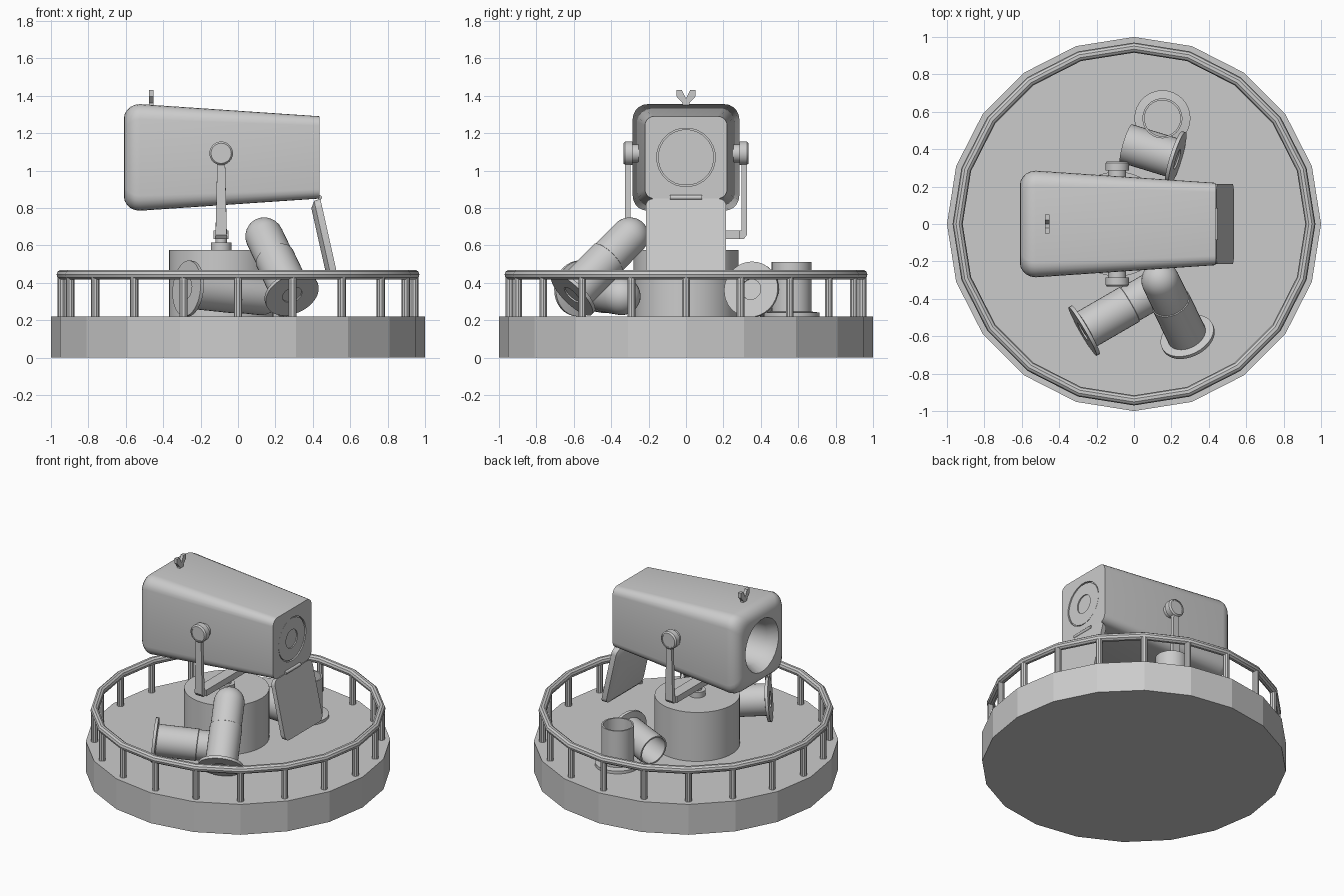
import bpy, bmesh
from math import sin, cos, pi
from mathutils import Vector, Matrix

if "Cube" in bpy.data.objects:
    bpy.data.objects.remove(bpy.data.objects["Cube"])


def finish(name, bm, smooth=True):
    bmesh.ops.remove_doubles(bm, verts=bm.verts, dist=1e-5)
    bmesh.ops.recalc_face_normals(bm, faces=bm.faces)
    me = bpy.data.meshes.new(name)
    bm.to_mesh(me)
    bm.free()
    ob = bpy.data.objects.new(name, me)
    bpy.context.collection.objects.link(ob)
    if smooth:
        bpy.ops.object.select_all(action='DESELECT')
        ob.select_set(True)
        bpy.context.view_layer.objects.active = ob
        bpy.ops.object.shade_smooth_by_angle(angle=0.6)
    return ob


def loft(name, rings, smooth=True, caps=True, matrix=None):
    bm = bmesh.new()
    rows = [[bm.verts.new(p) for p in r] for r in rings]
    n = len(rows[0])
    for a, b in zip(rows, rows[1:]):
        for i in range(n):
            bm.faces.new((a[i], a[(i + 1) % n], b[(i + 1) % n], b[i]))
    if caps:
        bm.faces.new(rows[0])
        bm.faces.new(rows[-1])
    if matrix:
        bm.transform(matrix)
    return finish(name, bm, smooth)


def axis_matrix(origin, direction):
    return Matrix.Translation(origin) @ Vector(direction).to_track_quat('Z', 'Y').to_matrix().to_4x4()


def lathe(name, profile, origin=(0, 0, 0), direction=(0, 0, 1), n=32, smooth=True):
    # profile: (radius, height) pairs, starting and ending near the axis
    rings = [[(max(r, 1e-3) * cos(2 * pi * i / n), max(r, 1e-3) * sin(2 * pi * i / n), z)
              for i in range(n)] for r, z in profile]
    return loft(name, rings, smooth, True, axis_matrix(origin, direction))


def round_rect(x, h, r, k=6):
    pts = []
    for c in range(4):
        m = pi / 4 + c * pi / 2
        sy, sz = (1 if cos(m) > 0 else -1), (1 if sin(m) > 0 else -1)
        for j in range(k):
            a = c * pi / 2 + j * pi / 2 / (k - 1)
            pts.append((x, sy * (h - r) + r * cos(a), sz * (h - r) + r * sin(a)))
    return pts


def round_ring(x, r, n=24):
    return [(x, r * cos((i + .5) * 2 * pi / n), r * sin((i + .5) * 2 * pi / n)) for i in range(n)]


# platform and railing
lathe("platform", [(1, 0), (1, .22)], n=20, smooth=False)
bpy.ops.mesh.primitive_torus_add(major_segments=20, minor_segments=10, major_radius=.943,
                                 minor_radius=.027, location=(0, 0, .443))
bpy.context.object.name = "railing"
bpy.ops.object.shade_smooth_by_angle(angle=0.6)
for i in range(20):
    a = i * pi / 10
    lathe("railing_post", [(.022, 0), (.022, .23)], (.943 * cos(a), .943 * sin(a), .215), n=10)

# pedestal and swivel
X = -.09
lathe("pedestal", [(.28, .21), (.28, .575)], (X, 0, 0), n=40)
lathe("swivel", [(.055, .57), (.055, .615), (.03, .615), (.03, .66)], (X, 0, 0))

# yoke with pivots
def slab(name, outline, x_half):
    # outline in y, z; x_half gives half width per point
    loft(name, [[(X + s * w, y, z) for (y, z), w in zip(outline, x_half)] for s in (-1, 1)], False)


slab("yoke_bar", [(-.29, .635), (.29, .635), (.29, .68), (-.29, .68)], [.04] * 4)
for s in (-1, 1):
    slab("yoke_arm", [(s * .285, .635), (s * .31, .635), (s * .325, .655),
                      (s * .325, 1.09), (s * .298, 1.09), (s * .298, .68), (s * .285, .68)],
         [.03, .03, .03, .02, .02, .03, .03])
    lathe("pivot", [(.048, .24), (.048, .285), (.063, .285), (.063, .325), (.054, .335),
                    (.048, .335), (.048, .329)], (X, 0, 1.092), (0, s, 0))

# housing: breech face, tapered shell, rounded muzzle end, bore
rings = [round_ring(.423, .058), round_ring(.423, .066), round_ring(.431, .066),
         round_ring(.431, .15), round_ring(.422, .15), round_ring(.422, .157),
         round_ring(.435, .157), round_rect(.435, .22, .05)]
for j in range(6):
    a = j * pi / 10
    rings.append(round_rect(-.525 - .085 * sin(a), .208 + .077 * cos(a), .08))
rings += [round_ring(-.61, .19), round_ring(-.54, .155), round_ring(-.2, .14)]
loft("gun_housing", rings, matrix=Matrix.Translation((0, 0, 1.07)))

# lowered breech door with hinge
door = [round_rect(0, .215, .04), round_rect(-.035, .21, .04), round_rect(-.058, .175, .04)]
loft("breech_door", door, matrix=Matrix.Translation((.487, 0, .64)) @ Matrix.Rotation(-.22, 4, 'Y'))
lathe("door_hinge", [(.012, -.085), (.012, .085)], (.437, 0, .856), (0, 1, 0), n=12)

# notched sight
half = [(0, 1.385), (.022, 1.43), (.05, 1.43), (.05, 1.395), (.02, 1.362), (.02, 1.335)]
outline = half + [(-y, z) for y, z in reversed(half[1:])]
loft("sight", [[(x, y, z) for y, z in outline] for x in (-.475, -.453)], False)

# shells: rimmed cases, two still loaded
base = [(.0, .008), (.055, .008), (.055, 0), (.15, 0), (.15, .02), (.107, .026)]
empty = base + [(.107, .29), (.096, .29), (.096, .03), (0, .03)]
full = base + [(.107, .29), (.102, .293)] + [
    (.102 * cos(j * pi / 16), .46 + .107 * sin(j * pi / 16)) for j in range(9)]
lathe("empty_case_standing", empty, (.152, .565, .22))
lathe("empty_case_lying", empty, (.232, .347, .365), (.945, -.29, .15) and (-.945, .29, -.15))
lathe("full_shell_lying", full, (-.275, -.575, .37), (.865, .5, -.09))
lathe("full_shell_leaning", full, (.29, -.61, .335), (-.32, .66, .67))
